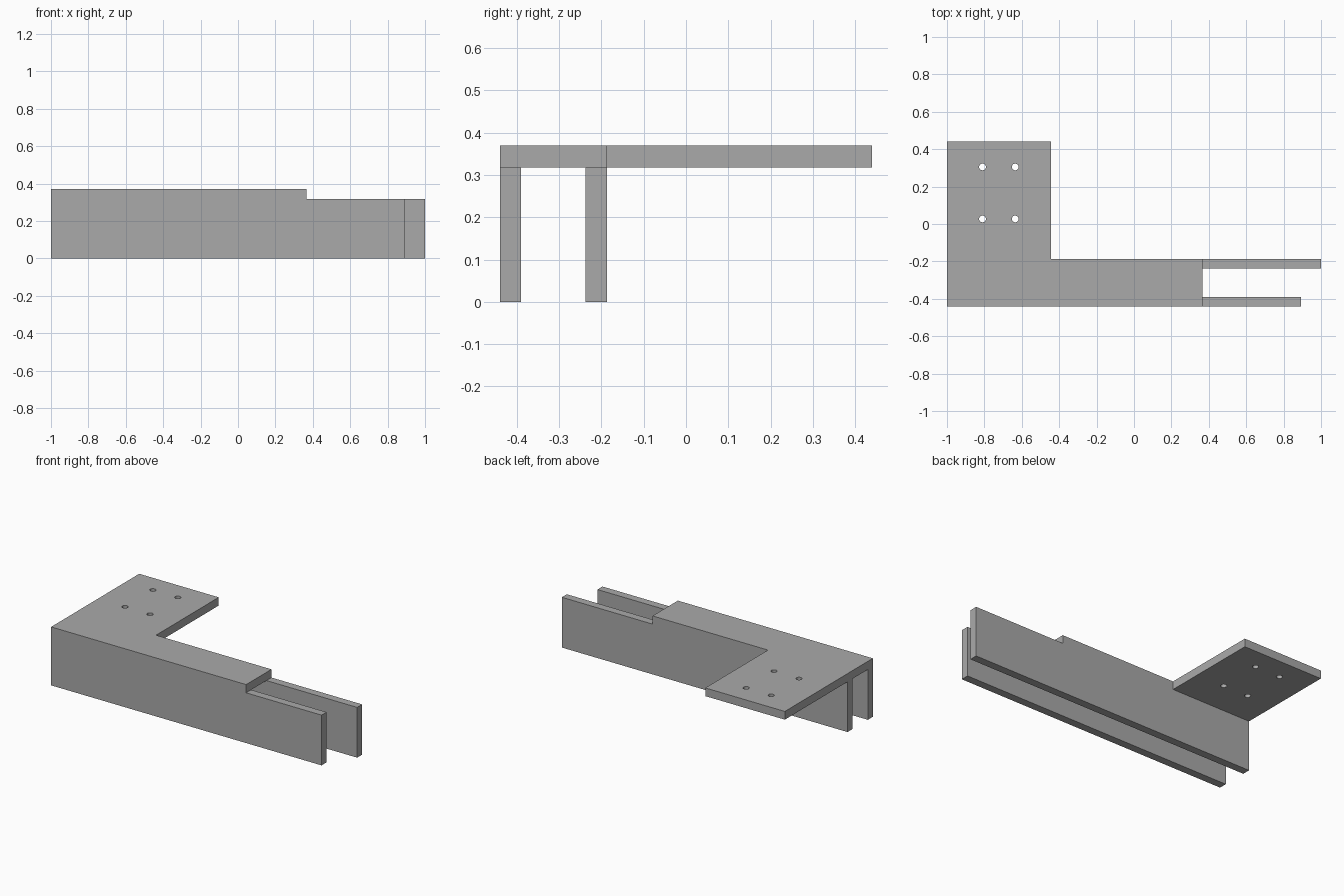
import bpy, bmesh
from mathutils import Matrix

if "Cube" in bpy.data.objects:
    bpy.data.objects.remove(bpy.data.objects["Cube"], do_unlink=True)

BOTTOM, TOP = 0.318, 0.37   # top plate underside and upper face

grey = bpy.data.materials.new("plain_grey")
grey.use_nodes = True
colour = (0.4, 0.4, 0.4, 1)
grey.diffuse_color = colour
grey.node_tree.nodes["Principled BSDF"].inputs["Base Color"].default_value = colour


def make_object(name, bm):
    bmesh.ops.recalc_face_normals(bm, faces=bm.faces)
    mesh = bpy.data.meshes.new(name)
    bm.to_mesh(mesh)
    bm.free()
    mesh.materials.append(grey)
    obj = bpy.data.objects.new(name, mesh)
    bpy.context.collection.objects.link(obj)
    return obj


def prism(name, outline, z0, z1):
    """Extrude a plan outline from z0 up to z1."""
    bm = bmesh.new()
    face = bm.faces.new([bm.verts.new((x, y, z0)) for x, y in outline])
    new = bmesh.ops.extrude_face_region(bm, geom=[face])["geom"]
    bmesh.ops.translate(bm, vec=(0, 0, z1 - z0),
                        verts=[v for v in new if isinstance(v, bmesh.types.BMVert)])
    return make_object(name, bm)


def rectangle(x0, x1, y0, y1):
    return [(x0, y0), (x1, y0), (x1, y1), (x0, y1)]


def combine(target, tool, operation):
    mod = target.modifiers.new(tool.name, "BOOLEAN")
    mod.operation = operation
    mod.solver = "EXACT"
    mod.object = tool


# L-shaped top plate
bracket = prism("bracket", [(-1, -0.44), (0.365, -0.44), (0.365, -0.187),
                            (-0.443, -0.187), (-0.443, 0.44), (-1, 0.44)], BOTTOM, TOP)

# Two hanging side walls of different length
front_wall = prism("front_wall", rectangle(-1, 0.893, -0.44, -0.39), 0, BOTTOM)
back_wall = prism("back_wall", rectangle(-1, 1, -0.237, -0.187), 0, BOTTOM)

# Four screw holes through the mounting tab
bm = bmesh.new()
for x in (-0.81, -0.635):
    for y in (0.027, 0.305):
        bmesh.ops.create_cone(bm, cap_ends=True, segments=32, radius1=0.018, radius2=0.018,
                              depth=0.2, matrix=Matrix.Translation((x, y, 0.344)))
holes = make_object("screw_holes", bm)

# Join everything into one clean solid
helpers = [front_wall, back_wall, holes]
for tool, operation in zip(helpers, ("UNION", "UNION", "DIFFERENCE")):
    tool.hide_render = True
    combine(bracket, tool, operation)
tidy = bracket.modifiers.new("merge_flat_faces", "DECIMATE")
tidy.decimate_type = "DISSOLVE"
tidy.angle_limit = 0.02

bpy.context.view_layer.update()
solid = bpy.data.meshes.new_from_object(bracket.evaluated_get(bpy.context.evaluated_depsgraph_get()))
bracket.modifiers.clear()
bracket.data = solid
for tool in helpers:
    bpy.data.objects.remove(tool, do_unlink=True)

# Smooth the hole walls, keep all corners sharp
bpy.ops.object.select_all(action="DESELECT")
bracket.select_set(True)
bpy.context.view_layer.objects.active = bracket
bpy.ops.object.shade_smooth_by_angle(angle=0.52)
